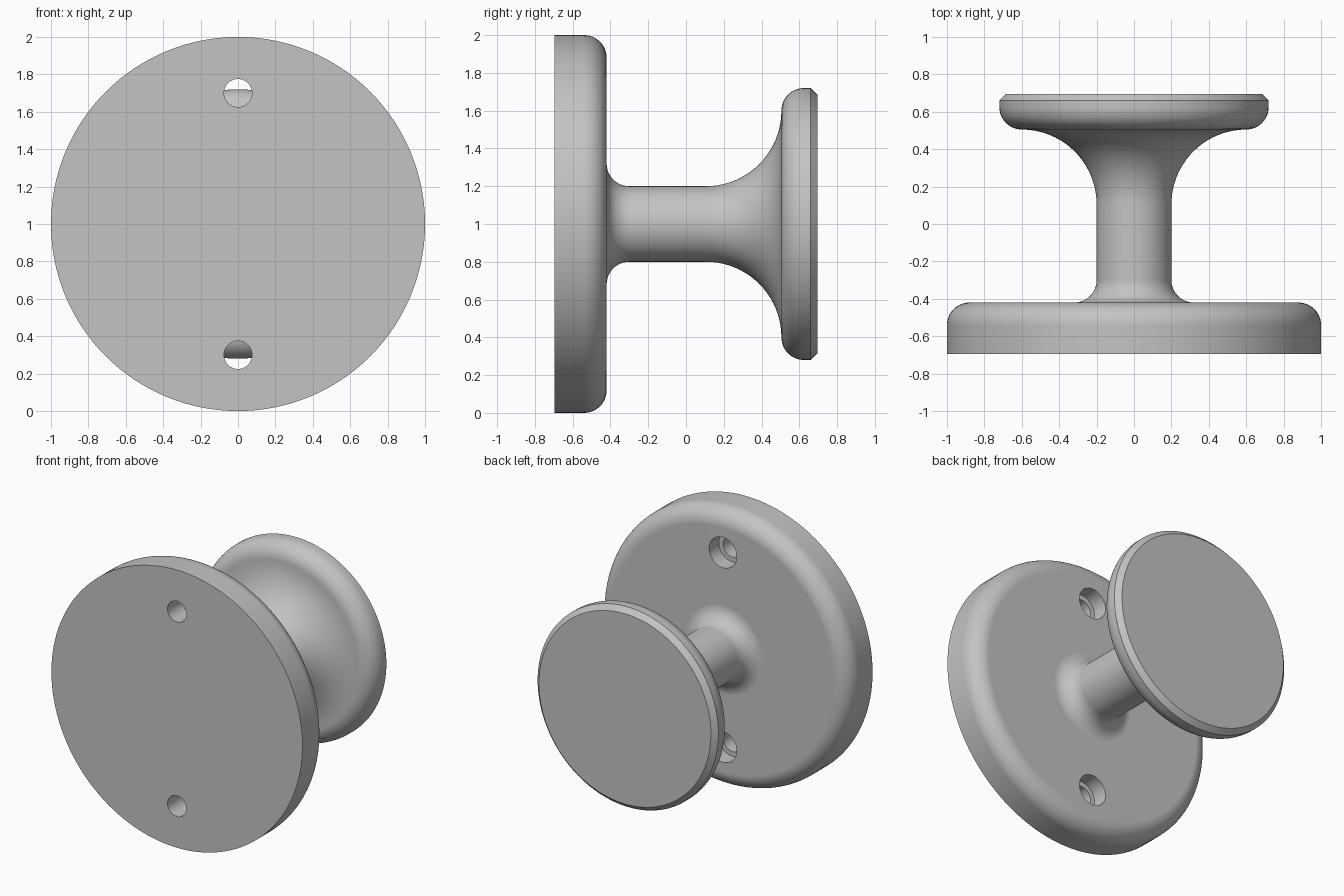
import bpy, bmesh
from math import sin, cos, pi, radians
from mathutils import Vector

cube = bpy.data.objects.get("Cube")
if cube:
    bpy.data.objects.remove(cube, do_unlink=True)

# Plain grey finish
grey = bpy.data.materials.new("satin grey")
grey.use_nodes = True
colour = (0.55, 0.55, 0.55, 1)
grey.diffuse_color = colour
grey.node_tree.nodes["Principled BSDF"].inputs["Base Color"].default_value = colour


def arc(r, y, radius, start, end, steps=12):
    """Profile points (radius, y) along an arc, angles in degrees."""
    angles = [radians(start + (end - start) * i / steps) for i in range(steps + 1)]
    return [(r + radius * cos(a), y + radius * sin(a)) for a in angles]


def lathe(name, profile, z, steps):
    """Revolve a (radius, y) profile around a y axis at height z."""
    bm = bmesh.new()
    verts = [bm.verts.new((r, y, z)) for r, y in profile]
    edges = [bm.edges.new(pair) for pair in zip(verts, verts[1:])]
    bmesh.ops.spin(bm, geom=verts + edges, cent=(0, 0, z), axis=(0, 1, 0),
                   angle=2 * pi, steps=steps)
    bmesh.ops.remove_doubles(bm, verts=bm.verts[:], dist=0.0001)
    bmesh.ops.recalc_face_normals(bm, faces=bm.faces[:])
    mesh = bpy.data.meshes.new(name)
    bm.to_mesh(mesh)
    bm.free()
    mesh.materials.append(grey)
    obj = bpy.data.objects.new(name, mesh)
    bpy.context.collection.objects.link(obj)
    return obj


FRONT, PLATE_TOP, HEAD, END = -0.695, -0.42, 0.505, 0.695

# Round plate, filleted neck, flared head with a chamfered rim
profile = [(0, FRONT), (1, FRONT)]
profile += arc(0.88, PLATE_TOP - 0.12, 0.12, 0, 90)
profile += arc(0.32, PLATE_TOP + 0.12, 0.12, 270, 180)
profile += arc(0.6, HEAD - 0.4, 0.4, 180, 90, 20)
profile += arc(0.6, HEAD + 0.12, 0.12, -90, 0)
profile += [(0.72, END - 0.035), (0.685, END), (0, END)]
knob = lathe("wall_knob", profile, 1, 128)

bpy.ops.object.select_all(action="DESELECT")
knob.select_set(True)
bpy.context.view_layer.objects.active = knob

# Counterbored screw holes above and below the neck
STEP = PLATE_TOP - 0.11
hole = [(0, FRONT - 0.1), (0.075, FRONT - 0.1), (0.075, STEP),
        (0.11, STEP), (0.11, PLATE_TOP + 0.1), (0, PLATE_TOP + 0.1)]
for side in (-1, 1):
    cutter = lathe("screw_hole_cutter", hole, 1 + side * 0.7, 40)
    cutter.hide_render = True
    mod = knob.modifiers.new("screw hole", "BOOLEAN")
    mod.operation = "DIFFERENCE"
    mod.solver = "EXACT"
    mod.object = cutter
    bpy.ops.object.modifier_apply(modifier=mod.name)
    bpy.data.objects.remove(cutter, do_unlink=True)

bpy.ops.object.shade_smooth_by_angle(angle=radians(30))
mod = knob.modifiers.new("even shading", "WEIGHTED_NORMAL")
mod.keep_sharp = True
